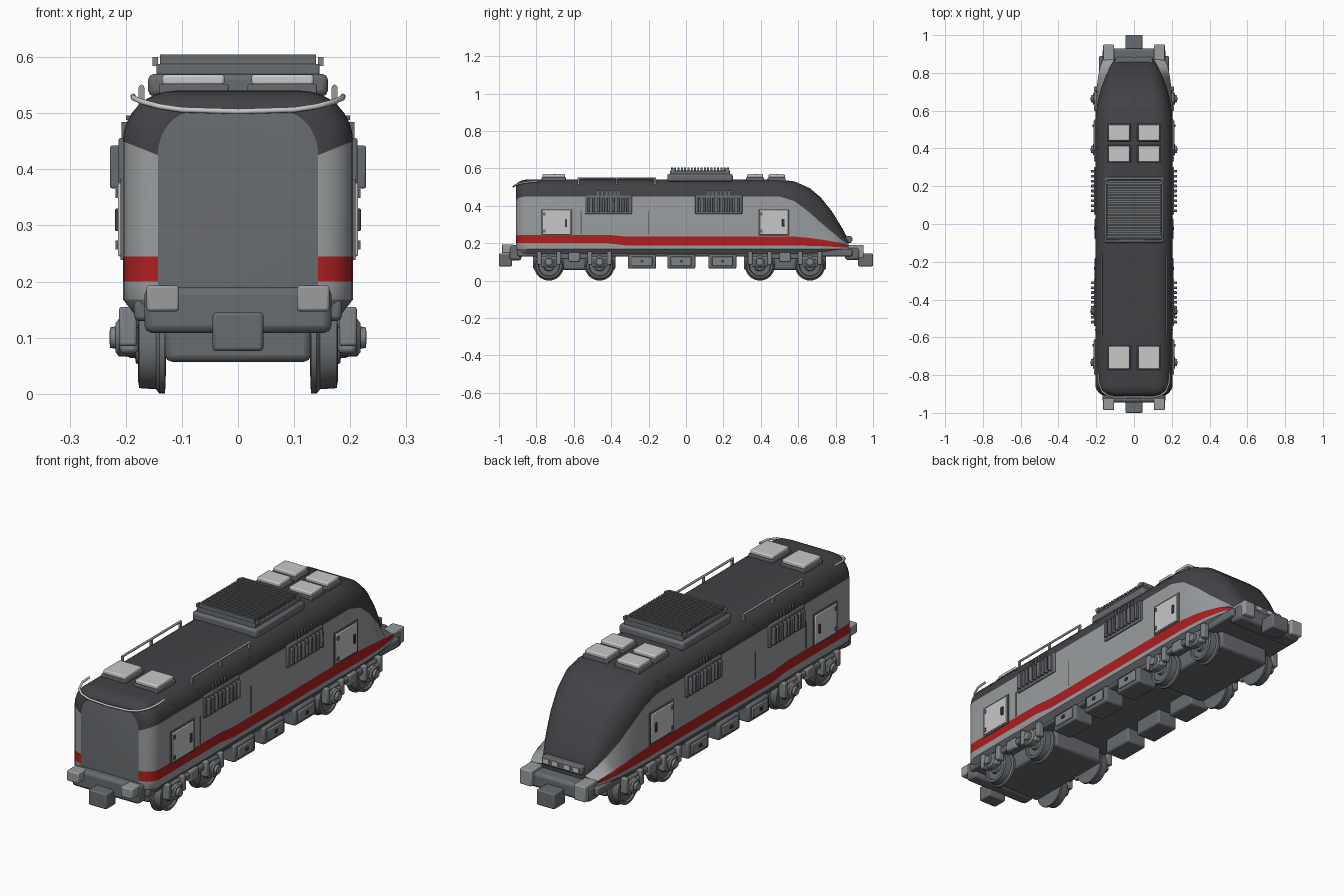
import bpy, bmesh
from math import sin, cos, pi
from mathutils import Matrix, Vector

cube = bpy.data.objects.get("Cube")
if cube:
    bpy.data.objects.remove(cube)


def material(name, r, g, b):
    mat = bpy.data.materials.new(name)
    mat.use_nodes = True
    mat.diffuse_color = (r, g, b, 1)
    mat.node_tree.nodes["Principled BSDF"].inputs["Base Color"].default_value = (r, g, b, 1)
    return mat


ROOF = material("charcoal", .055, .053, .06)
BODY = material("body grey", .32, .335, .345)
RED = material("stripe red", .42, .014, .014)
LIGHT = material("pale grey", .58, .58, .59)
STEEL = material("steel grey", .14, .15, .16)
IRON = material("light steel", .22, .235, .245)


def finish(bm, name, mats, bevel=0.0, smooth=True):
    bmesh.ops.recalc_face_normals(bm, faces=bm.faces)
    mesh = bpy.data.meshes.new(name)
    bm.to_mesh(mesh)
    bm.free()
    obj = bpy.data.objects.new(name, mesh)
    bpy.context.collection.objects.link(obj)
    for mat in mats:
        mesh.materials.append(mat)
    if bevel:
        mod = obj.modifiers.new("soft edges", 'BEVEL')
        mod.width, mod.segments = bevel, 2
    if smooth:
        bpy.ops.object.select_all(action='DESELECT')
        obj.select_set(True)
        bpy.context.view_layer.objects.active = obj
        bpy.ops.object.shade_smooth_by_angle(angle=pi / 5)
    return obj


def boxes(name, mat, items, bevel=0.0, mirror=False):
    """One object made of boxes, each given as x, y and z ranges."""
    bm = bmesh.new()
    for item in items:
        for side in ((1, -1) if mirror else (1,)):
            lo, hi = Vector(item[::2]), Vector(item[1::2])
            mid, size = (lo + hi) / 2, hi - lo
            mid.x *= side
            bmesh.ops.create_cube(bm, matrix=Matrix.Translation(mid) @ Matrix.Diagonal(size).to_4x4())
    return finish(bm, name, [mat], bevel, smooth=bool(bevel))


def turned(name, mat, profile, centres, steps=32):
    """Discs turned about the x axis from (radius, x) points, on both sides."""
    bm = bmesh.new()
    for y, z in centres:
        for side in (1, -1):
            rings = [[bm.verts.new((side * x, y + r * cos(2 * pi * i / steps), z + r * sin(2 * pi * i / steps)))
                      for i in range(steps)] for r, x in profile]
            for a, b in zip(rings, rings[1:]):
                for i in range(steps):
                    j = (i + 1) % steps
                    bm.faces.new((a[i], a[j], b[j], b[i]))
            bm.faces.new(rings[0])
            bm.faces.new(rings[-1])
    return finish(bm, name, [mat])


def tube(name, mat, points, radius):
    curve = bpy.data.curves.new(name, 'CURVE')
    curve.dimensions = '3D'
    curve.bevel_depth, curve.bevel_resolution, curve.use_fill_caps = radius, 2, True
    spline = curve.splines.new('POLY')
    spline.points.add(len(points) - 1)
    for point, co in zip(spline.points, points):
        point.co = (*co, 1)
    curve.materials.append(mat)
    bpy.context.collection.objects.link(bpy.data.objects.new(name, curve))


# Body shell: station, base half width, shoulder half width, roof, shoulder, stripe top and bottom
stations = []
for k in range(7):
    a = k * pi / 12
    e = .062 * (1 - sin(a))
    stations.append((-.91 + .062 * (1 - cos(a)), .205 - e, .205 - e, .54 - e * .6, .45 - e * .4, .245, .2))
stations += [
    (-.42, .205, .205, .54, .45, .245, .2), (-.32, .205, .205, .54, .45, .235, .188),
    (.5, .205, .205, .54, .45, .237, .188), (.58, .205, .203, .53, .425, .235, .187),
    (.66, .202, .19, .495, .365, .228, .186), (.72, .198, .174, .445, .31, .22, .184),
    (.78, .19, .152, .37, .26, .21, .181), (.83, .18, .128, .29, .222, .198, .178),
    (.87, .165, .105, .215, .195, .185, .175)]
row_colours = [0, 1, 2, 1] + [3] * 8
bm = bmesh.new()
rings = []
for y, w, ws, top, shoulder, s1, s0 in stations:
    half = [(w - .022, .14), (w, .168), (w, s0), (w, s1)]
    half += [(ws * (.55 + .45 * cos(i * pi / 16)), shoulder + (top - shoulder) * sin(i * pi / 16)) for i in range(9)]
    outline = half + [(-x, z) for x, z in reversed(half)]
    rings.append([bm.verts.new((x, y, z)) for x, z in outline])
n = len(half)
for a, b in zip(rings, rings[1:]):
    for k in range(2 * n):
        j = (k + 1) % (2 * n)
        face = bm.faces.new((a[k], a[j], b[j], b[k]))
        row = k if k < n - 1 else 2 * n - 2 - k
        face.material_index = 3 if k == n - 1 else 0 if row < 0 else row_colours[row]
bm.faces.new(rings[0]).material_index = 0
bm.faces.new(rings[-1]).material_index = 3
finish(bm, "body_shell", [STEEL, BODY, RED, ROOF])

# Deck, end beams, buffers and couplers
boxes("deck", STEEL, [(-.185, .185, -.9, .89, .13, .168)], .008)
boxes("end_beams", STEEL, [(-.167, .167, -.945, -.88, .108, .19), (-.167, .167, .85, .93, .11, .178)], .014)
boxes("buffers", BODY, [(.105, .163, -.985, -.92, .147, .193), (.105, .163, .865, .95, .12, .19)], .005, True)
boxes("couplers", STEEL, [(-.045, .045, -1, -.93, .076, .145), (-.045, .045, .92, 1, .076, .145)], .006)

# Nose lamp bar
boxes("nose_lamp_bar", STEEL, [(-.1, .1, .835, .885, .2, .238)], .006)
boxes("nose_lamps", LIGHT, [(x - .014, x + .014, .88, .889, .211, .23) for x in (.03, .075)], mirror=True)

# Wheels and bogies
axles = [-.733, -.462, .395, .663]
hubs = [(y, .08) for y in axles]
turned("wheels", STEEL, [(.03, .128), (.08, .13), (.08, .14), (.072, .146), (.07, .176), (.058, .178),
                         (.054, .17), (.03, .17), (.026, .182), (.012, .184)], hubs)
turned("axles", STEEL, [(.014, .0), (.014, .132)], hubs, 12)
turned("axle_caps", IRON, [(.034, .18), (.034, .212), (.026, .218), (.02, .218), (.018, .228), (.008, .229)],
       [(y, .1) for y in axles], 20)
boxes("axle_boxes", IRON, [(.178, .211, y - .042, y + .042, .072, .13) for y in axles], .008, True)
centres = [(axles[0] + axles[1]) / 2, (axles[2] + axles[3]) / 2]
boxes("bogie_cores", STEEL, [(-.13, .13, c - .22, c + .22, .057, .14) for c in centres], .012)
boxes("bogie_side_frames", STEEL, [(.176, .2, c - .19, c + .19, .115, .142) for c in centres], .007, True)
links = [y + s * .052 for y in axles for s in (-1, 1)]
boxes("bogie_springs", IRON, [(.18, .212, y - .012, y + .012, .085, .155) for y in links], .005, True)
boxes("bogie_dampers", IRON, [(.18, .205, c - .03, c + .03, .1, .15) for c in centres], .006, True)

# Equipment boxes under the middle
tanks = [-.235, -.025, .195]
boxes("equipment_boxes", STEEL, [(.1, .2, y - .075, y + .075, .064, .14) for y in tanks], .008, True)
boxes("equipment_covers", IRON, [(.198, .208, y - .055, y + .055, .078, .128) for y in tanks], .004, True)
boxes("equipment_latches", ROOF, [(.207, .212, y - .008, y + .008, .096, .11) for y in tanks], mirror=True)

# Side doors
doors = [-.692, .47]
boxes("door_frames", STEEL, [(.195, .209, y - .084, y + .084, .238, .383) for y in doors], mirror=True)
boxes("doors", LIGHT, [(.2, .214, y - .077, y + .077, .245, .376) for y in doors], .003, True)
boxes("door_handles", ROOF, [(.212, .219, y + .044, y + .057, .29, .33) for y in doors], .002, True)
boxes("door_hinges", STEEL, [(.212, .218, y - .072, y - .06, z - .008, z + .008)
                             for y in doors for z in (.265, .357)], mirror=True)
boxes("panel_seams", STEEL, [(.2, .207, y - .003, y + .003, .25, .372) for y in (-.56, -.2)], mirror=True)

# Side louvers, roof-edge vents and rivets
vents = [-.415, .175]
boxes("louver_frames", STEEL, [(.19, .213, y - .126, y + .126, .356, .456) for y in vents], .004, True)
boxes("louver_slats", STEEL, [(.21, .228, y + k * .026 - .007, y + k * .026 + .007, .366, .442)
                              for y in vents for k in range(-4, 5)], .003, True)
boxes("edge_vents", STEEL, [(.17, .208, y + k * .022 - .005, y + k * .022 + .005, .456, .484)
                            for y in vents for k in (-2.5, -1.5, -.5, .5, 1.5, 2.5)], mirror=True)
boxes("rivets", STEEL, [(.185, .2, y - .004, y + .004, .488, .496)
                        for y in (-.74, -.57, -.2, -.02, .4, .48)], mirror=True)

# Roof cooling unit
boxes("cooler_base", STEEL, [(-.16, .16, -.1, .25, .53, .57)], .01)
boxes("cooler_top", STEEL, [(-.145, .145, -.085, .235, .565, .588)], .003)
boxes("cooler_slats", STEEL, [(-.139, .139, y - .005, y + .005, .585, .605)
                              for y in [-.075 + k * .0176 for k in range(18)]])
boxes("cooler_lugs", IRON, [(.143, .152, y - .01, y + .01, .584, .6) for y in (-.07, .22)], mirror=True)

# Roof hatches
hatches = [(-.707, .06), (.37, .043), (.485, .043)]
boxes("hatch_bases", STEEL, [(.017, .141, y - h - .005, y + h + .005, .53, .552) for y, h in hatches], .003, True)
boxes("hatches", LIGHT, [(.024, .135, y - h, y + h, .55, .569) for y, h in hatches], .005, True)

# Handrails on the roof and around its front edge
for side, label in ((1, "left"), (-1, "right")):
    tube("roof_rail_" + label, BODY, [(side * .172, y, .546) for y in (-.58, -.16)], .005)
boxes("roof_rail_posts", BODY, [(.167, .177, y - .005, y + .005, .51, .546) for y in (-.575, -.37, -.165)], mirror=True)
corner = [(.187, -.79, .53), (.186, -.84, .527), (.17, -.885, .52), (.14, -.908, .512), (.1, -.918, .506)]
tube("front_rail", LIGHT, corner + [(0, -.922, .503)] + [(-x, y, z) for x, y, z in reversed(corner)], .005)
